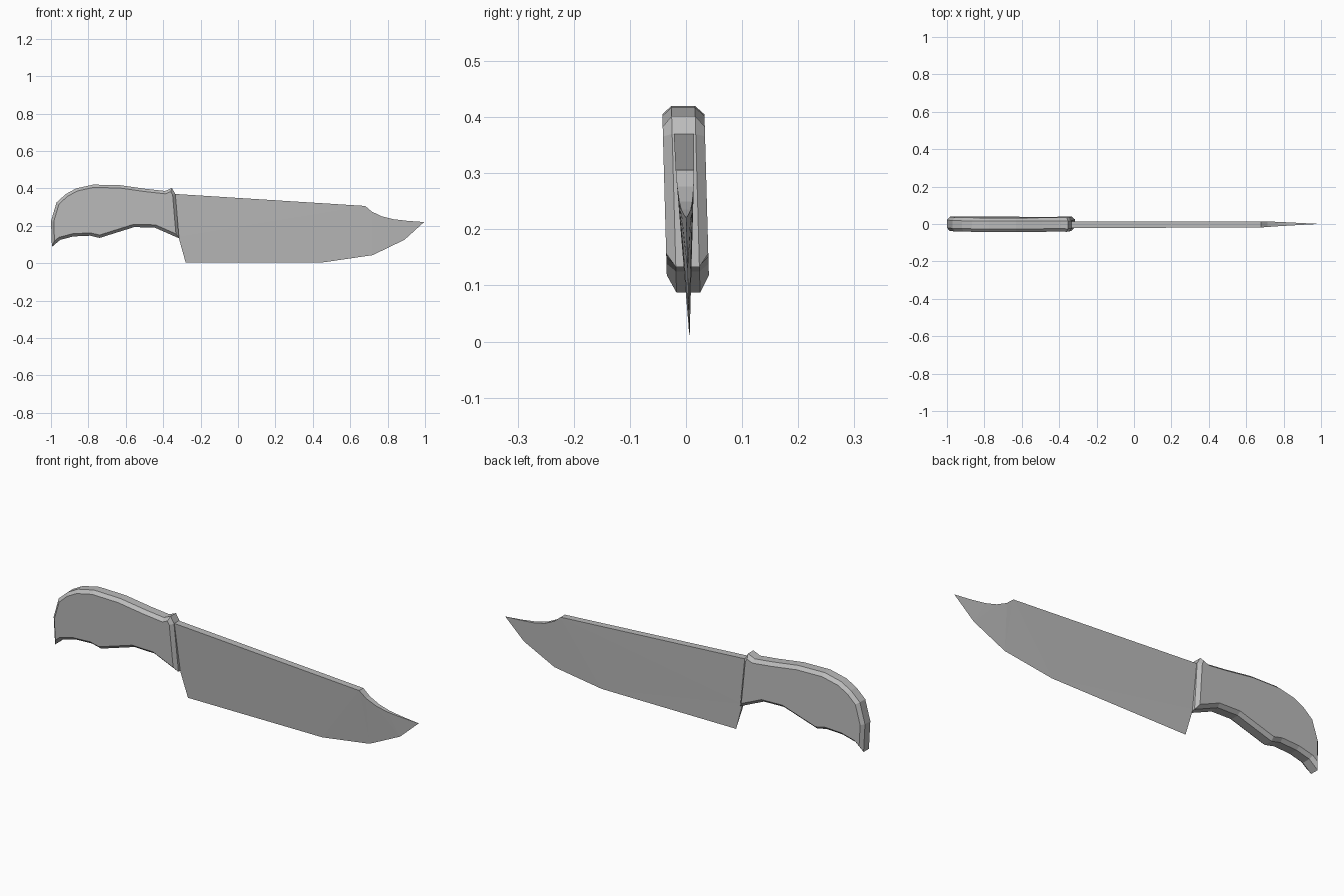
import bpy
import bmesh

cube = bpy.data.objects.get("Cube")
if cube:
    bpy.data.objects.remove(cube)

grey = bpy.data.materials.new("plain grey")
grey.use_nodes = True
grey.diffuse_color = (0.5, 0.5, 0.5, 1)
grey.node_tree.nodes["Principled BSDF"].inputs["Base Color"].default_value = (0.5, 0.5, 0.5, 1)


def finish(name, bm):
    """Lean the part slightly about its length and add it to the scene."""
    for v in bm.verts:
        v.co.y += 0.0065 - 0.0275 * v.co.z
    bmesh.ops.recalc_face_normals(bm, faces=bm.faces[:])
    mesh = bpy.data.meshes.new(name)
    bm.to_mesh(mesh)
    bm.free()
    mesh.materials.append(grey)
    bpy.context.collection.objects.link(bpy.data.objects.new(name, mesh))


# Handle: side outline extruded to a slab, with both sides bevelled
outline = [(-0.995, 0.087), (-1, 0.225), (-0.97, 0.325), (-0.92, 0.37), (-0.865, 0.4),
           (-0.775, 0.42), (-0.63, 0.417), (-0.49, 0.397), (-0.39, 0.386),
           (-0.353, 0.402), (-0.335, 0.37), (-0.315, 0.133), (-0.445, 0.19),
           (-0.555, 0.193), (-0.74, 0.135), (-0.79, 0.147), (-0.88, 0.143), (-0.95, 0.125)]
bm = bmesh.new()
front = bm.faces.new([bm.verts.new((x, -0.021, z)) for x, z in outline])
extruded = bmesh.ops.extrude_face_region(bm, geom=[front], use_keep_orig=True)["geom"]
back = next(g for g in extruded if isinstance(g, bmesh.types.BMFace))
bmesh.ops.translate(bm, vec=(0, 0.042, 0),
                    verts=[g for g in extruded if isinstance(g, bmesh.types.BMVert)])
bmesh.ops.recalc_face_normals(bm, faces=bm.faces[:])
for side in (front, back):
    bmesh.ops.inset_region(bm, faces=[side], thickness=0.015, use_even_offset=True)
    for v in side.verts:
        v.co.y *= 0.0375 / 0.021
finish("handle", bm)

# Blade: thick spine with a clipped point, tapering to a sharp cutting edge
spine = [(-0.335, 0.37, 0.018), (0.68, 0.306, 0.0165), (0.715, 0.276, 0.0148),
         (0.77, 0.25, 0.0117), (0.83, 0.235, 0.0085), (0.91, 0.226, 0.0042)]
heel = (-0.318, 0.14, 0.007)
edge = [(-0.28, 0.004), (0.46, 0.005), (0.72, 0.043), (0.89, 0.125), (0.995, 0.22)]
bm = bmesh.new()
sharp = [bm.verts.new((x, 0, z)) for x, z in edge]
rails = []
for s in (-1, 1):
    top = [bm.verts.new((x, s * t, z)) for x, z, t in spine]
    root = bm.verts.new((heel[0], s * heel[2], heel[1]))
    rails.append(top + [root])
    side = [(top[0], root, top[1]), (root, sharp[1], top[1]), (root, sharp[0], sharp[1]),
            (top[1], sharp[1], sharp[2]), (top[1], sharp[2], top[2]),
            (top[2], sharp[2], top[3]), (top[3], sharp[2], sharp[3]),
            (top[3], sharp[3], top[4]), (top[4], sharp[3], top[5]),
            (top[5], sharp[3], sharp[4])]
    for face in side:
        bm.faces.new(face)
a, b = rails
for i in range(len(spine) - 1):
    bm.faces.new((a[i], a[i + 1], b[i + 1], b[i]))
bm.faces.new((a[-2], sharp[-1], b[-2]))
bm.faces.new((a[0], b[0], b[-1], a[-1]))
bm.faces.new((a[-1], b[-1], sharp[0]))
finish("blade", bm)
